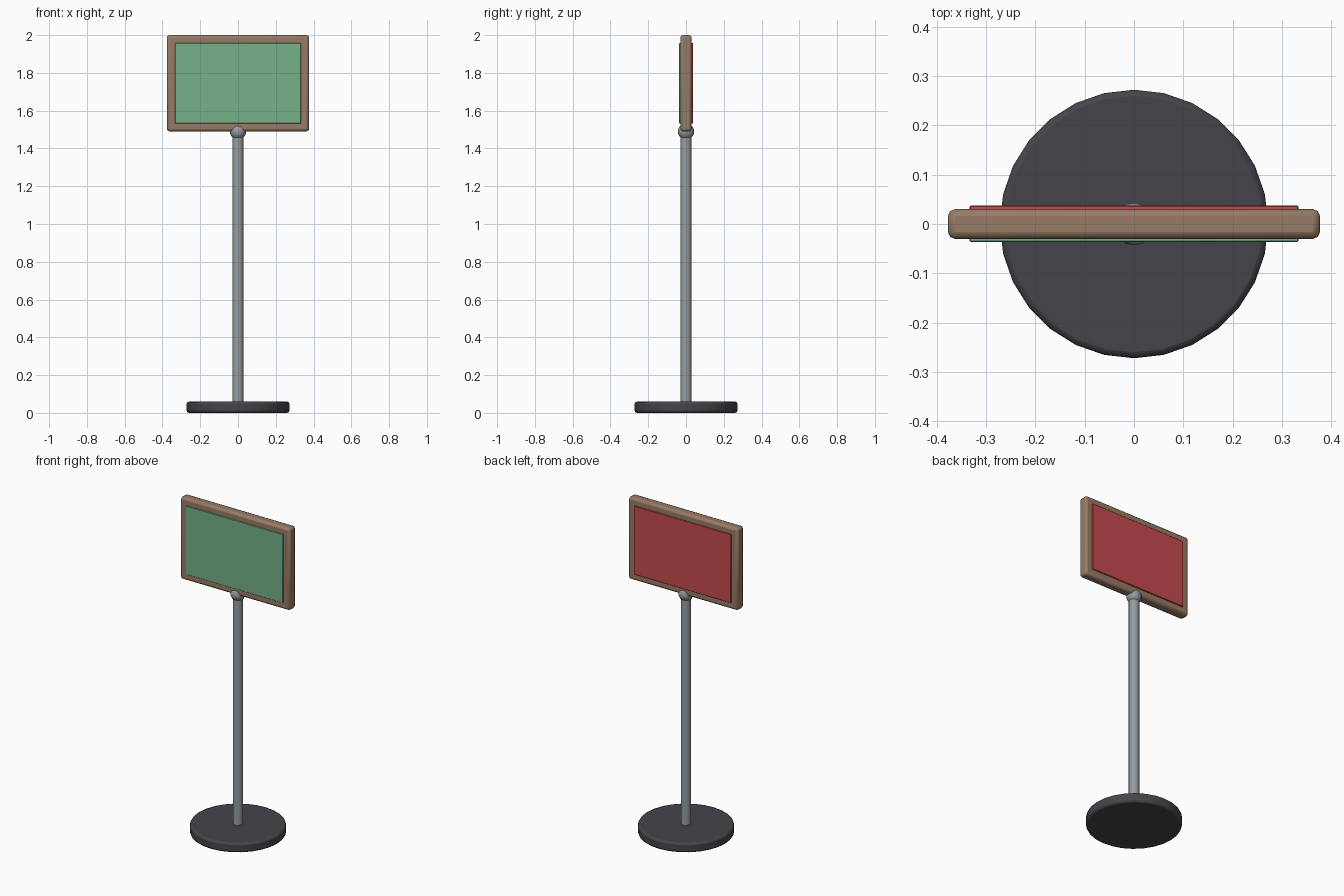
import bpy, math

if "Cube" in bpy.data.objects:
    bpy.data.objects.remove(bpy.data.objects["Cube"])


def material(name, rgb):
    m = bpy.data.materials.new(name)
    m.diffuse_color = (*rgb, 1)
    m.use_nodes = True
    m.node_tree.nodes["Principled BSDF"].inputs["Base Color"].default_value = m.diffuse_color
    return m


dark = material("dark_iron", (0.060, 0.058, 0.068))
steel = material("grey_steel", (0.31, 0.33, 0.35))
wood = material("brown_wood", (0.31, 0.20, 0.13))
green = material("green_face", (0.18, 0.44, 0.255))
red = material("red_face", (0.57, 0.07, 0.075))


def finish(obj, name, mat, bevel=0, segments=2):
    obj.name = name
    obj.data.materials.append(mat)
    bpy.ops.object.transform_apply(location=False, rotation=True, scale=True)
    if bevel:
        b = obj.modifiers.new("rounded_edges", 'BEVEL')
        b.width, b.segments, b.limit_method = bevel, segments, 'ANGLE'
    bpy.ops.object.shade_smooth_by_angle(angle=math.radians(35))
    return obj


def box(name, mat, lo, hi, bevel=0, segments=2):
    centre = [(a + b) / 2 for a, b in zip(lo, hi)]
    bpy.ops.mesh.primitive_cube_add(size=1, location=centre)
    obj = bpy.context.object
    obj.scale = [b - a for a, b in zip(lo, hi)]
    return finish(obj, name, mat, bevel, segments)


def cylinder(name, mat, radius, z0, z1, sides, bevel=0):
    bpy.ops.mesh.primitive_cylinder_add(
        vertices=sides, radius=radius, depth=z1 - z0, location=(0, 0, (z0 + z1) / 2))
    return finish(bpy.context.object, name, mat, bevel)


# Round foot and upright pole
cylinder("base", dark, 0.272, 0, 0.06, 28, 0.012)
cylinder("pole", steel, 0.03, 0.05, 1.49, 16)

# Ball joint under the board
bpy.ops.mesh.primitive_uv_sphere_add(segments=16, ring_count=10, radius=0.043,
                                     location=(0, 0, 1.489))
finish(bpy.context.object, "ball_joint", steel)

# Wooden board with a coloured panel on each side
box("board", wood, (-0.377, -0.03, 1.49), (0.377, 0.03, 2.0), 0.014, 2)
for name, mat, y0, y1 in (("front_panel", green, -0.036, -0.028),
                          ("back_panel", red, 0.028, 0.037)):
    box(name, mat, (-0.333, y0, 1.532), (0.333, y1, 1.958), 0.002, 1)
